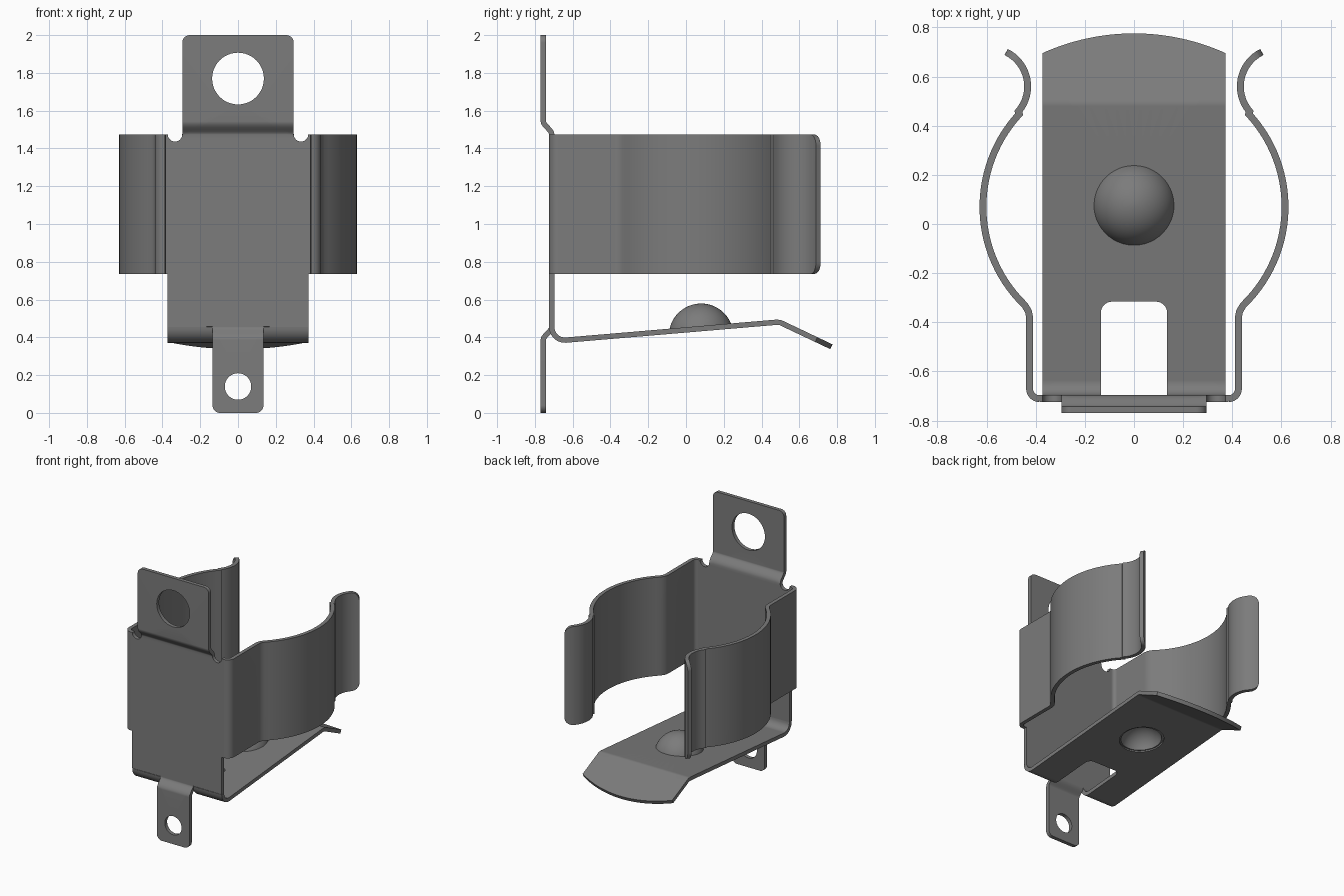
import bpy
import bmesh
from math import sin, cos, pi, radians, dist
from mathutils import Vector, Matrix

cube = bpy.data.objects.get("Cube")
if cube:
    bpy.data.objects.remove(cube, do_unlink=True)

THICK = 0.028
steel = bpy.data.materials.new("grey steel")
steel.use_nodes = True
GREY = (0.2, 0.2, 0.2, 1)
steel.diffuse_color = GREY
steel.node_tree.nodes["Principled BSDF"].inputs["Base Color"].default_value = GREY


def arc(cx, cy, r, start, end, n=8):
    angles = [radians(start + (end - start) * i / n) for i in range(n + 1)]
    return [(cx + r * cos(a), cy + r * sin(a)) for a in angles]


def circle(cx, cy, r, n=48):
    return arc(cx, cy, r, 0, 360, n)[:-1]


def mirrored(half):
    return half + [(-x, y) for x, y in reversed(half) if x > 1e-4]


def finish(name, bm, offset):
    """Turn a thin surface into a smooth-shaded sheet metal object."""
    bmesh.ops.recalc_face_normals(bm, faces=bm.faces)
    mesh = bpy.data.meshes.new(name)
    bm.to_mesh(mesh)
    bm.free()
    mesh.materials.append(steel)
    ob = bpy.data.objects.new(name, mesh)
    bpy.context.scene.collection.objects.link(ob)
    solid = ob.modifiers.new("thickness", 'SOLIDIFY')
    solid.thickness, solid.offset, solid.use_even_offset = THICK, offset, True
    bpy.ops.object.select_all(action='DESELECT')
    ob.select_set(True)
    bpy.context.view_layer.objects.active = ob
    bpy.ops.object.convert(target='MESH')
    bpy.ops.object.shade_smooth_by_angle(angle=radians(30))
    ob.modifiers.new("flat areas", 'WEIGHTED_NORMAL').keep_sharp = True
    return ob


def bent_sheet(name, loops, path, place):
    """Fill flat loops (u, t), then bend along path rows (t, a, b)."""
    bm = bmesh.new()
    for loop in loops:
        verts = [bm.verts.new((u, t, 0)) for u, t in loop]
        for i, v in enumerate(verts):
            bm.edges.new((verts[i - 1], v))
    bmesh.ops.triangle_fill(bm, edges=bm.edges, use_beauty=True, normal=(0, 0, 1))
    for t, _, _ in path[1:-1]:
        bmesh.ops.bisect_plane(bm, geom=bm.verts[:] + bm.edges[:] + bm.faces[:],
                               dist=1e-5, plane_co=(0, t, 0), plane_no=(0, 1, 0))
    for v in bm.verts:
        u, t = v.co.x, v.co.y
        k = 0
        while k < len(path) - 2 and t > path[k + 1][0]:
            k += 1
        (t0, a0, b0), (t1, a1, b1) = path[k], path[k + 1]
        f = (t - t0) / (t1 - t0)
        v.co = place(u, a0 + (a1 - a0) * f, b0 + (b1 - b0) * f)
    return finish(name, bm, 0)


# Back plate with the upper and lower mounting tabs, joggled forward
PLATE_Y, TAB_Y = -0.711, -0.756


def joggle(z0, z1, y0, y1, n=6):
    steps = [i / n for i in range(n + 1)]
    return [(z0 + (z1 - z0) * s, y0 + (y1 - y0) * (1 - cos(pi * s)) / 2) for s in steps]


profile = ([(0, TAB_Y)] + joggle(0.385, 0.455, TAB_Y, PLATE_Y)
           + joggle(1.475, 1.545, PLATE_Y, TAB_Y) + [(2, TAB_Y)])
plate = mirrored(arc(0.095, 0.04, 0.04, -90, 0)
                 + [(0.135, 0.455), (0.372, 0.455), (0.372, 0.735),
                    (0.385, 0.735), (0.385, 1.475)]
                 + arc(0.3335, 1.475, 0.0385, 0, -180, 14)
                 + arc(0.255, 1.96, 0.04, 0, 90))
bent_sheet("back_plate", [plate, circle(0, 1.77, 0.137), circle(0, 0.14, 0.07)],
           [(z, y, z) for z, y in profile], lambda u, y, z: Vector((u, y, z)))

# Spring floor with a slot, a hole under the dimple and a drooping rounded end
profile = arc(-0.641, 0.455, 0.07, 180, 275) + [(0.48, 0.48), (0.5, 0.478), (0.77, 0.35)]
floor = mirrored([(0, -0.315)] + arc(0.09, -0.36, 0.045, 90, 0)
                 + [(0.135, PLATE_Y), (0.372, PLATE_Y)]
                 + arc(0, -0.135, 0.905, 65.7, 90, 16))
bent_sheet("spring_floor", [floor, circle(0, 0.08, 0.152)],
           [(y, y, z) for y, z in profile], lambda u, y, z: Vector((u, y, z)))

# Hollow dimple pressed up from the floor
bm = bmesh.new()
bmesh.ops.create_uvsphere(bm, u_segments=48, v_segments=32, radius=0.171,
                          matrix=Matrix.Translation((0, 0.08, 0.408)))
bmesh.ops.bisect_plane(bm, geom=bm.verts[:] + bm.edges[:] + bm.faces[:], clear_inner=True,
                       plane_co=(0, 0.08, 0.446), plane_no=(0, -0.083, 1))
finish("contact_dimple", bm, -1)

# Pair of curved gripping arms
curve = (arc(0.385, -0.671, 0.04, -90, 0) + [(0.425, -0.38), (0.43, -0.355)]
         + arc(0.059, 0.07, 0.556, -46, 42.8, 28)
         + arc(0.589, 0.56, 0.156, 221, 116, 16))
lengths = [0]
for p, q in zip(curve, curve[1:]):
    lengths.append(lengths[-1] + dist(p, q))
END, LOW, HIGH, R = lengths[-1], 0.735, 1.475, 0.06
arm = ([(LOW, 0)] + arc(LOW + R, END - R, R, 180, 90)
       + arc(HIGH - R, END - R, R, 90, 0) + [(HIGH, 0)])
for name, side in (("left_arm", 1), ("right_arm", -1)):
    bent_sheet(name, [arm], [(s, x, y) for s, (x, y) in zip(lengths, curve)],
               lambda u, x, y: Vector((side * x, y, u)))
